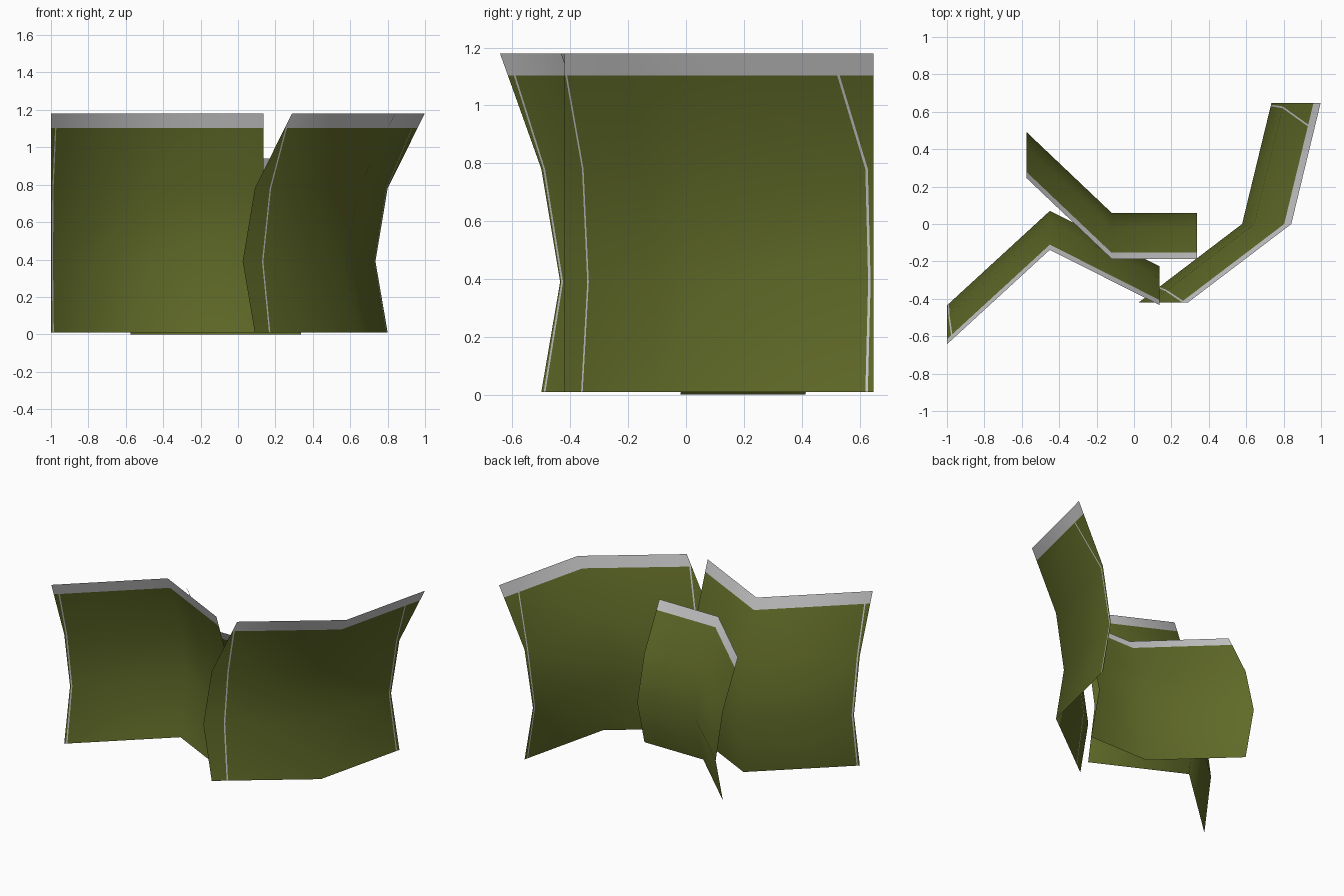
import bpy, bmesh
from mathutils import Vector

if "Cube" in bpy.data.objects:
    bpy.data.objects.remove(bpy.data.objects["Cube"])


def material(name, rgb):
    m = bpy.data.materials.new(name)
    m.diffuse_color = (*rgb, 1)
    m.use_nodes = True
    m.node_tree.nodes["Principled BSDF"].inputs["Base Color"].default_value = m.diffuse_color
    return m


GREEN = material("olive green", (0.117, 0.144, 0.021))
GREY = material("pale grey", (0.58, 0.58, 0.58))
STRIPE = 0.009


def along(path, d):
    """Point at distance d along a plan polyline."""
    for a, b in zip(path, path[1:]):
        length = (b - a).length
        if d <= length + 1e-6:
            return a.lerp(b, d / length)
        d -= length
    return path[-1]


def leaf_sheet(name, plan, axis, bends, levels, band, left=None, right=None):
    """Sheet following a plan polyline, bent along one axis as it rises.
    left / right: inset of the thin pale side stripe at each level."""
    path = [Vector(p) for p in plan]
    first = (path[1] - path[0]).length
    total = first + (path[2] - path[1]).length
    # extra row where the grey top band starts
    t = (band - levels[2]) / (levels[3] - levels[2])
    rows = [(levels[i], bends[i], i) for i in range(3)]
    rows += [(band, bends[2] + t * (bends[3] - bends[2]), 3), (levels[3], bends[3], 3)]
    bm = bmesh.new()
    grid = []
    for z, off, i in rows:
        cols = [0.0]
        if left:
            cols += [left[i], left[i] + STRIPE]
        cols.append(first)
        if right:
            cols += [total - right[i] - STRIPE, total - right[i]]
        cols.append(total)
        line = []
        for d in cols:
            p = along(path, d) + Vector(axis) * off
            line.append(bm.verts.new((p.x, p.y, z)))
        grid.append(line)
    n = len(grid[0]) - 1
    stripes = ({1} if left else set()) | ({n - 2} if right else set())
    for r in range(len(grid) - 1):
        for c in range(n):
            f = bm.faces.new((grid[r][c], grid[r][c + 1], grid[r + 1][c + 1], grid[r + 1][c]))
            f.smooth = True
            f.material_index = 1 if r == 3 or c in stripes else 0
    me = bpy.data.meshes.new(name)
    bm.to_mesh(me)
    bm.free()
    me.materials.append(GREEN)
    me.materials.append(GREY)
    ob = bpy.data.objects.new(name, me)
    bpy.context.collection.objects.link(ob)


TALL = (0.01, 0.39, 0.78, 1.18)

# left sheet, leaning to the front
leaf_sheet("left_leaf_sheet", [(-1, -0.5), (-0.45, 0.005), (0.135, -0.29)], (0, 1),
           (0, 0.065, 0, -0.143), TALL, 1.103, left=(0.012, 0.006, 0.01, 0.03))
# right sheet, leaning to the right
leaf_sheet("right_leaf_sheet", [(0.09, -0.42), (0.643, 0), (0.80, 0.648)], (1, 0),
           (0, -0.065, 0, 0.198), TALL, 1.103,
           left=(0.095, 0.13, 0.1, 0.006), right=(0.02, 0.01, 0.02, 0.12))
# shorter back sheet, leaning to the front
leaf_sheet("back_leaf_sheet", [(-0.575, 0.412), (-0.12, -0.02), (0.337, -0.02)], (0, 1),
           (0, 0.08, 0, -0.166), (0, 0.31, 0.625, 0.94), 0.878)
